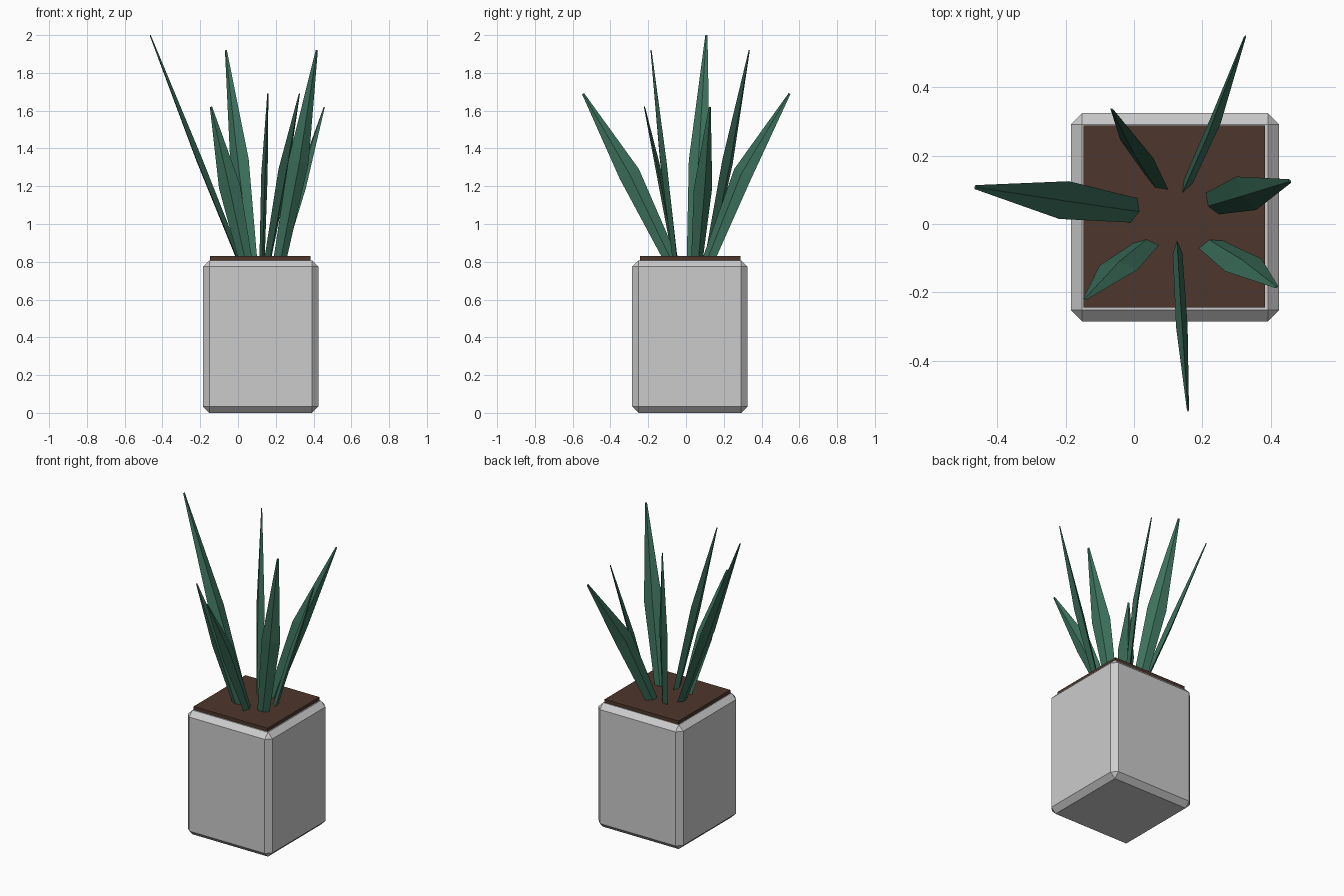
import bpy, bmesh
from mathutils import Vector

if "Cube" in bpy.data.objects:
    bpy.data.objects.remove(bpy.data.objects["Cube"])


def material(name, color):
    m = bpy.data.materials.new(name)
    m.diffuse_color = (*color, 1)
    m.use_nodes = True
    m.node_tree.nodes["Principled BSDF"].inputs["Base Color"].default_value = m.diffuse_color
    return m


def box(name, center, size, bevel=0.0, mat=None):
    bpy.ops.mesh.primitive_cube_add(size=1, location=center)
    ob = bpy.context.object
    ob.name = name
    ob.scale = size
    bpy.ops.object.transform_apply(location=False, rotation=False, scale=True)
    if bevel:
        mod = ob.modifiers.new("chamfer", 'BEVEL')
        mod.width = bevel
        mod.segments = 1
    if mat:
        ob.data.materials.append(mat)
    return ob


def leaf(name, base, mid, tip, side, mat):
    """Blade with a diamond section at base, middle and tip; side = direction of its width."""
    base, mid, tip = Vector(base), Vector(mid), Vector(tip)
    axis = (tip - base).normalized()
    side = Vector((*side, 0))
    side = (side - axis * side.dot(axis)).normalized()
    normal = axis.cross(side)
    base = base - axis * 0.02
    bm = bmesh.new()
    rings = []
    for p, w, t in ((base, 0.036, 0.014), (mid, 0.057, 0.017), (tip, 0.006, 0.003)):
        rings.append([bm.verts.new(p + o) for o in
                      (side * w, normal * t, -side * w, -normal * t)])
    for a, b in zip(rings, rings[1:]):
        for i in range(4):
            j = (i + 1) % 4
            bm.faces.new((a[i], a[j], b[j], b[i]))
    bm.faces.new(rings[0][::-1])
    bm.faces.new(rings[-1])
    bmesh.ops.recalc_face_normals(bm, faces=bm.faces)
    me = bpy.data.meshes.new(name)
    bm.to_mesh(me)
    bm.free()
    me.materials.append(mat)
    bpy.context.collection.objects.link(bpy.data.objects.new(name, me))


green = material("leaf_green", (0.044, 0.162, 0.105))
brown = material("soil_brown", (0.076, 0.038, 0.026))

# Planter and soil
box("pot", (0.12, 0.02, 0.404), (0.61, 0.61, 0.808), 0.033)
box("soil", (0.118, 0.022, 0.817), (0.532, 0.532, 0.026), mat=brown)

# Leaves: base, widest point, tip, width direction
leaves = [
    ("leaf_left", (0.0, 0.04, 0.83), (-0.205, 0.07, 1.34), (-0.465, 0.108, 2.0), (0.26, 0.96)),
    ("leaf_back_left", (0.068, 0.12, 0.83), (0.008, 0.22, 1.33), (-0.064, 0.335, 1.92), (0.85, -0.5)),
    ("leaf_back_right", (0.16, 0.128, 0.83), (0.238, 0.3, 1.265), (0.325, 0.548, 1.69), (0.45, 0.9)),
    ("leaf_right", (0.23, 0.06, 0.83), (0.329, 0.09, 1.19), (0.457, 0.126, 1.62), (0.53, -0.85)),
    ("leaf_front_right", (0.225, -0.06, 0.83), (0.32, -0.12, 1.33), (0.417, -0.185, 1.92), (0.95, 0.3)),
    ("leaf_front", (0.128, -0.09, 0.83), (0.14, -0.3, 1.265), (0.158, -0.545, 1.69), (-0.05, 1.0)),
    ("leaf_front_left", (0.035, -0.06, 0.83), (-0.045, -0.127, 1.2), (-0.143, -0.22, 1.62), (1.0, -0.07)),
]
for name, b, m, t, s in leaves:
    leaf(name, b, m, t, s, green)
